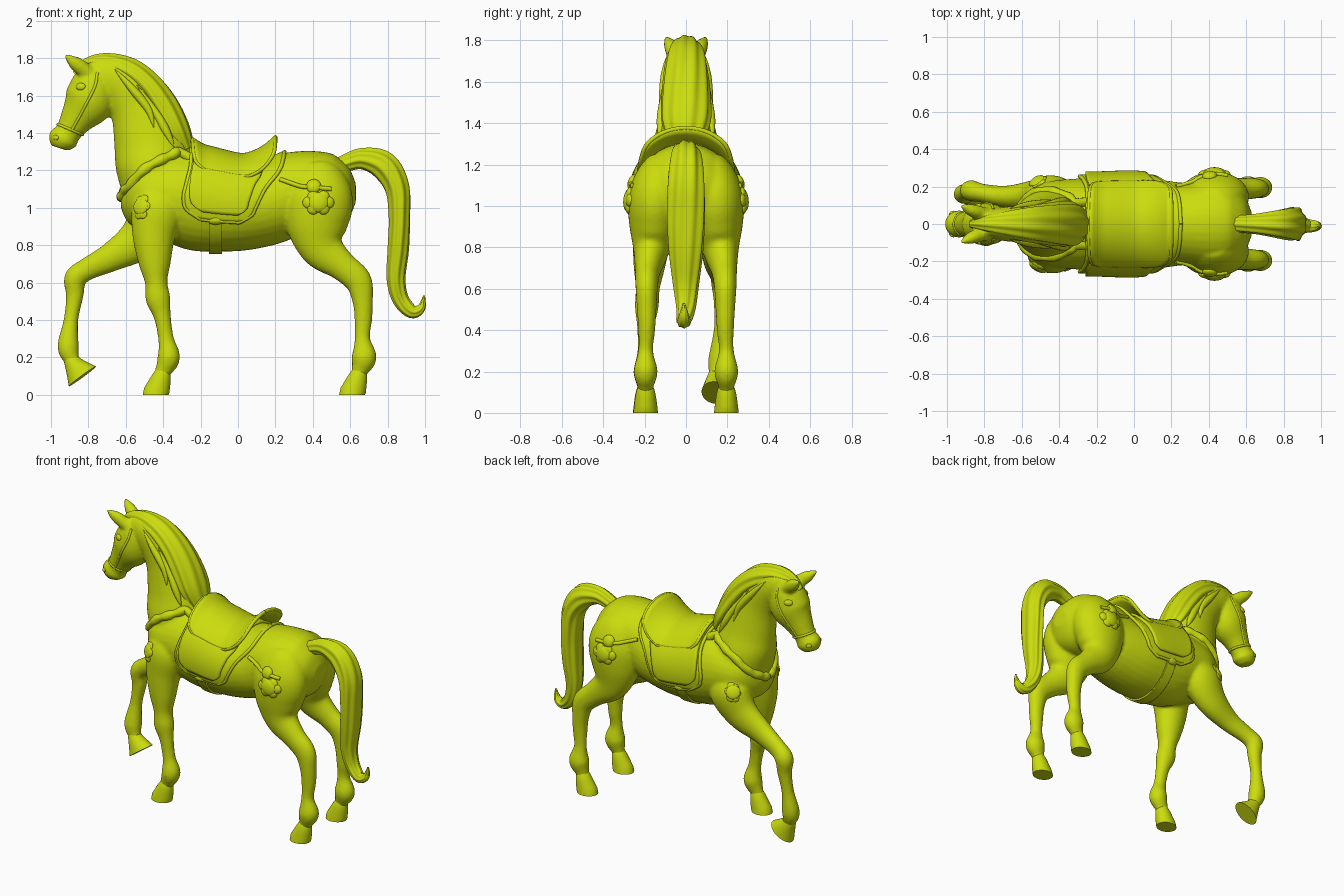
import bpy, bmesh
from math import sin, cos, pi, radians
from mathutils import Vector, Matrix

if "Cube" in bpy.data.objects:
    bpy.data.objects.remove(bpy.data.objects["Cube"])

LIME = (0.6, 0.72, 0.004, 1)
mat = bpy.data.materials.new("lime_green")
mat.use_nodes = True
mat.diffuse_color = LIME
mat.node_tree.nodes["Principled BSDF"].inputs["Base Color"].default_value = LIME


def add(name, bm):
    bmesh.ops.recalc_face_normals(bm, faces=bm.faces)
    for f in bm.faces:
        f.smooth = True
    for e in bm.edges:
        e.smooth = e.calc_face_angle(0) < 1
    me = bpy.data.meshes.new(name)
    bm.to_mesh(me)
    bm.free()
    me.materials.append(mat)
    ob = bpy.data.objects.new(name, me)
    bpy.context.collection.objects.link(ob)
    return ob


def spline(rows, k=5):
    """Catmull-Rom through rows of any length."""
    p = [rows[0]] + list(rows) + [rows[-1]]
    out = []
    for a, b, c, d in zip(p, p[1:], p[2:], p[3:]):
        for i in range(k):
            t = i / k
            out.append([0.5 * (2 * q + (r - o) * t + (2 * o - 5 * q + 4 * r - s) * t * t
                               + (3 * q - o - 3 * r + s) * t ** 3) for o, q, r, s in zip(a, b, c, d)])
    return out + [list(rows[-1])]


def loft(bm, rows, n=32, ridges=0, depth=0.0):
    """Rows of x, y, z, in-plane radius, sideways radius."""
    rows = spline(rows)
    rings = []
    for i, (x, y, z, a, b) in enumerate(rows):
        p, q = rows[max(i - 1, 0)], rows[min(i + 1, len(rows) - 1)]
        tan = (Vector(q[:3]) - Vector(p[:3])).normalized()
        side = (Vector((0, 1, 0)) - tan * tan.y).normalized()
        up = tan.cross(side)
        ring = []
        for j in range(n):
            w = 2 * pi * j / n
            g = 1 + depth * cos(ridges * w + 0.15 * i)
            ring.append(bm.verts.new(Vector((x, y, z)) + g * (up * max(a, .003) * cos(w) + side * max(b, .003) * sin(w))))
        rings.append(ring)
    for r, s in zip(rings, rings[1:]):
        for j in range(n):
            bm.faces.new((r[j], r[j - 1], s[j - 1], s[j]))
    bm.faces.new(rings[0])
    bm.faces.new(rings[-1][::-1])
    return rings


def flip(rows):
    return [(r[0], -r[1], *r[2:]) for r in rows]


# Barrel, neck, head and legs, fused into one smooth skin
barrel = [(-.625, 0, 1.05, .05, .06), (-.575, 0, 1.05, .15, .155), (-.48, 0, 1.06, .2, .22),
          (-.35, 0, 1.058, .242, .24), (-.2, 0, 1.035, .268, .245), (0, 0, 1.012, .245, .25),
          (.15, 0, 1.022, .225, .235), (.28, 0, 1.07, .225, .22), (.42, 0, 1.085, .218, .235),
          (.52, 0, 1.08, .195, .21), (.59, 0, 1.08, .14, .15), (.63, 0, 1.08, .05, .06)]
neck = [(-.45, 0, 1.0, .15, .17), (-.45, 0, 1.2, .2, .185), (-.47, 0, 1.36, .195, .145),
        (-.525, 0, 1.53, .162, .112), (-.6, 0, 1.64, .142, .1), (-.7, 0, 1.695, .125, .09),
        (-.79, 0, 1.7, .09, .07)]
head = [(-.73, 0, 1.75, .06, .06), (-.765, 0, 1.68, .112, .1), (-.797, 0, 1.57, .134, .112),
        (-.862, 0, 1.475, .092, .082), (-.907, 0, 1.405, .07, .066), (-.937, 0, 1.36, .08, .073),
        (-.952, 0, 1.318, .048, .047)]
standing_leg = [(-.42, -.13, 1.12, .1, .07), (-.43, -.15, 1.0, .14, .11), (-.45, -.165, .85, .115, .095),
                (-.445, -.178, .7, .085, .075), (-.437, -.185, .6, .06, .058), (-.427, -.19, .51, .066, .057),
                (-.405, -.195, .42, .046, .042), (-.385, -.197, .3, .042, .037), (-.37, -.197, .2, .06, .057),
                (-.4, -.197, .125, .044, .038), (-.41, -.197, .08, .036, .034)]
raised_leg = [(-.42, .13, 1.08, .1, .07), (-.44, .15, .96, .14, .11), (-.53, .15, .83, .115, .085),
              (-.68, .145, .735, .078, .06), (-.81, .165, .67, .06, .05), (-.87, .178, .62, .06, .056),
              (-.873, .178, .53, .047, .044), (-.893, .172, .4, .039, .038), (-.908, .16, .26, .057, .052),
              (-.89, .15, .19, .043, .04), (-.87, .145, .155, .035, .033)]
hind_leg = [(.41, .105, 1.23, .09, .07), (.42, .12, 1.16, .15, .11), (.43, .145, 1.04, .185, .133),
            (.425, .155, .9, .165, .12), (.455, .17, .78, .118, .085), (.555, .185, .69, .08, .062),
            (.642, .19, .61, .073, .054), (.667, .19, .5, .055, .047), (.67, .19, .4, .047, .041),
            (.665, .195, .3, .041, .036), (.674, .195, .2, .067, .058), (.65, .195, .125, .044, .038),
            (.64, .195, .08, .036, .034)]
bm = bmesh.new()
for part in (barrel, neck, head, standing_leg, raised_leg, hind_leg, flip(hind_leg)):
    loft(bm, part)
for s in (1, -1):
    loft(bm, [(-.8, .05 * s, 1.72, .04, .04), (-.86, .07 * s, 1.765, .04, .035),
              (-.895, .085 * s, 1.792, .026, .025), (-.925, .1 * s, 1.818, .006, .006)], 16)
skin = add("horse_body", bm)
rm = skin.modifiers.new("fuse", "REMESH")
rm.mode, rm.voxel_size, rm.use_smooth_shade = "VOXEL", 0.011, True
sm = skin.modifiers.new("relax", "SMOOTH")
sm.factor, sm.iterations = 0.5, 5
bpy.context.view_layer.update()
solid = skin.evaluated_get(bpy.context.evaluated_depsgraph_get())


def snap(p, lift=0.0):
    _, co, no, _ = solid.closest_point_on_mesh(Vector(p))
    return co + no * lift, no


def part(name, rows, **kw):
    bm = bmesh.new()
    loft(bm, rows, **kw)
    return add(name, bm)


# Hooves: the standing ones are levelled on the ground
def standing_hoof(name, x, y):
    bm = bmesh.new()
    rings = loft(bm, [(x, y, .135, .036, .034), (x - .012, y, .09, .052, .048), (x - .042, y, 0, .073, .06)])
    for ring in rings[:-1]:
        for v in ring:
            v.co.z = max(v.co.z, .006)
    for v in rings[-1]:
        v.co.z = 0
    add(name, bm)


standing_hoof("standing_front_hoof", -.398, -.197)
standing_hoof("hind_hoof_left", .652, .195)
standing_hoof("hind_hoof_right", .652, -.195)
part("raised_front_hoof", [(-.9, .15, .2, .036, .036), (-.873, .146, .155, .055, .05), (-.832, .14, .098, .09, .065)])

# Mane and tail with combed grooves
part("mane", [(-.87, 0, 1.71, .02, .02), (-.8, 0, 1.755, .045, .04), (-.7, 0, 1.765, .06, .065),
              (-.58, 0, 1.725, .075, .09), (-.48, 0, 1.645, .08, .105), (-.4, 0, 1.535, .085, .115),
              (-.33, 0, 1.41, .075, .115), (-.28, 0, 1.31, .05, .08)], n=72, ridges=9, depth=.05)
part("tail", [(.5, 0, 1.2, .04, .04), (.58, 0, 1.24, .045, .045), (.67, 0, 1.262, .056, .055),
              (.78, 0, 1.225, .075, .075), (.85, 0, 1.11, .066, .088), (.863, 0, .95, .056, .09),
              (.857, 0, .78, .055, .08), (.845, 0, .62, .048, .06), (.87, 0, .51, .042, .045),
              (.93, -.01, .445, .035, .035), (.98, -.01, .465, .022, .025), (.995, -.01, .53, .005, .006)],
     n=72, ridges=8, depth=.06)


def tube(name, pts, r, lift=None, wave=0.0, taper=False):
    """Round cord; with a lift it lies on the skin."""
    pts = [Vector(p) for p in spline(pts, 8)]
    if lift is not None:
        pts = [snap(p, lift)[0] for p in pts]
    rows = []
    for i, p in enumerate(pts[::2]):
        g = r * (sin(pi * i / (len(pts) // 2)) if taper else 1)
        rows.append((*p, g * (1 + wave * sin(2.1 * i)), g * (1 + wave * cos(1.7 * i))))
    return part(name, rows, n=10)


# Saddle cloth, saddle and girth draped around the barrel
dense = spline(barrel, 10)


def around(x, deg, lift):
    for a, b in zip(dense, dense[1:]):
        if a[0] <= x <= b[0]:
            break
    t = (x - a[0]) / (b[0] - a[0])
    z, rz, ry = (a[i] + (b[i] - a[i]) * t for i in (2, 3, 4))
    w = radians(deg)
    return Vector((x, (ry + lift) * sin(w), z + (rz + lift) * cos(w)))


def drape(name, d0, d1, span, lift, thick, n=56, m=20):
    """Panel wrapped around the barrel; returns its outline."""
    bm = bmesh.new()
    grid = []
    for i in range(n + 1):
        d = d0 + (d1 - d0) * i / n
        x0, x1 = span(abs(d))
        xs = [x0 + (x1 - x0) * j / m for j in range(m + 1)]
        grid.append([bm.verts.new(around(x, d, lift(x, d))) for x in xs])
    edge = [[r[k].co.copy() for r in grid] for k in (0, -1)]
    edge = edge[0] + [v.co.copy() for v in grid[-1][1:-1]] + edge[1][::-1] + [v.co.copy() for v in grid[0][-2::-1]]
    for r, s in zip(grid, grid[1:]):
        for j in range(m):
            bm.faces.new((r[j], r[j + 1], s[j + 1], s[j]))
    so = add(name, bm).modifiers.new("thickness", "SOLIDIFY")
    so.thickness, so.offset = thick, 0
    return edge


def spans(table):
    rows = spline(table, 24)
    return lambda d: min(rows, key=lambda r: abs(r[0] - d))[1:]


def seat_lift(x, d):
    rise = .088 * max(0, (x - .02) / .18) ** 1.3 + .03 * max(0, (-.17 - x) / .07) ** 1.5
    return .026 + rise * max(0, cos(radians(d * 1.35))) ** .4


cloth = spans([(0, -.25, .25), (45, -.25, .23), (68, -.27, .15), (90, -.29, .1), (104, -.265, .065), (110, -.2, .01)])
flap = spans([(0, -.245, .13), (45, -.24, .13), (66, -.255, .09), (85, -.26, .06), (95, -.245, .045), (101, -.19, 0)])
seat = spans([(0, -.245, .2), (25, -.24, .198), (38, -.235, .185), (48, -.22, .13), (54, -.18, .06)])
rim = drape("saddle_cloth", -110, 110, cloth, lambda x, d: .012, .018)
tube("saddle_cloth_piping", rim[::2], .011)
drape("saddle_flaps", -101, 101, flap, lambda x, d: .026, .02)
rim = drape("saddle_seat", -54, 54, seat, seat_lift, .024)
tube("saddle_seat_rim", rim[::2], .011)
drape("girth_strap", 100, 260, lambda d: (-.155, -.085), lambda x, d: .004, .012)

# Harness: breast collar, bridle and rump straps
half = [(-.24, .14, 1.33), (-.33, .19, 1.295), (-.46, .2, 1.235), (-.57, .17, 1.15), (-.625, .08, 1.085)]
tube("breast_collar", half + [(-.64, 0, 1.055)] + flip(half)[::-1], .027, -.004, .13)
noseband = [(-.9 - .07 * cos(a), .066 * sin(a), 1.42 + .03 * cos(a)) for a in [k * pi / 6 for k in range(13)]]
tube("noseband", noseband, .008, -.002)


def blob(name, p, size, lift=0.0):
    co, no = snap(p, lift)
    bm = bmesh.new()
    bmesh.ops.create_uvsphere(bm, u_segments=20, v_segments=10, radius=1)
    turn = no.to_track_quat("Z", "Y").to_matrix().to_4x4()
    bm.transform(Matrix.Translation(co) @ turn @ Matrix.Diagonal((*size, 1)))
    return add(name, bm)


for s, tag in ((1, "left"), (-1, "right")):
    tube("cheek_strap_" + tag, [(-.75, .1 * s, 1.73), (-.765, .11 * s, 1.65), (-.83, .1 * s, 1.52), (-.89, .08 * s, 1.41)], .008, -.002)
    tube("rump_strap_" + tag, [(.22, .24 * s, 1.17), (.32, .28 * s, 1.13), (.42, .3 * s, 1.12), (.5, .26 * s, 1.1)], .012, .002)
    blob("rump_buckle_" + tag, (.4, .3 * s, 1.13), (.04, .04, .022))
    blob("rump_rosette_" + tag, (.43, .3 * s, 1.03), (.055, .055, .024))
    blob("chest_rosette_" + tag, (-.53, .25 * s, 1.01), (.045, .045, .014))
    for k in range(6):
        c, d = cos(k * pi / 3), sin(k * pi / 3)
        blob("rump_petal_" + tag, (.43 + .06 * c, .3 * s, 1.03 + .04 * d), (.032, .032, .016))
        blob("chest_petal_" + tag, (-.53 + .035 * c, .25 * s, 1.01 + .05 * d), (.026, .026, .009))
    blob("eye_" + tag, (-.845, .1 * s, 1.65), (.028, .02, .012))
    blob("nostril_" + tag, (-.975, .06 * s, 1.375), (.018, .014, .008))
    blob("girth_buckle_" + tag, (-.12, .25 * s, .93), (.045, .025, .022), .006)
    # Loose locks along the lower edge of the mane
    tube("long_mane_lock_" + tag, [(-.66, .08 * s, 1.74), (-.57, .1 * s, 1.64), (-.48, .12 * s, 1.53), (-.45, .13 * s, 1.43)], .024, 0, taper=True)
    tube("low_mane_lock_" + tag, [(-.54, .1 * s, 1.66), (-.43, .12 * s, 1.5), (-.37, .14 * s, 1.4), (-.33, .15 * s, 1.33)], .024, 0, taper=True)
